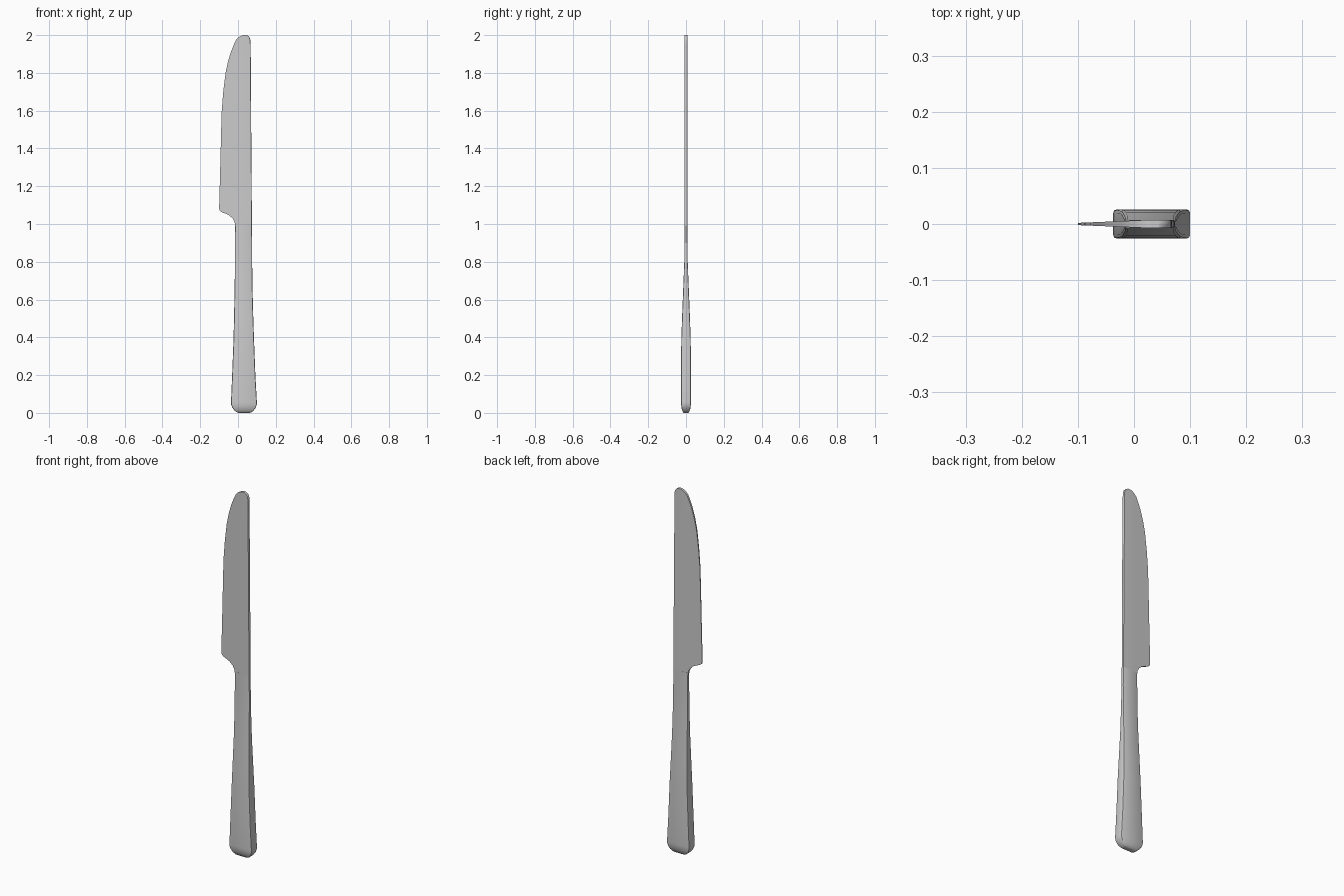
import bpy, bmesh


def loft(name, stations, section):
    """Skin a closed tube through cross-sections stacked along z."""
    bm = bmesh.new()
    rings = [[bm.verts.new((x, y, s[0])) for x, y in section(*s[1:])] for s in stations]
    for a, b in zip(rings, rings[1:]):
        n = len(a)
        for i in range(n):
            j = (i + 1) % n
            bm.faces.new((a[i], a[j], b[j], b[i]))
    bm.faces.new(rings[0][::-1])
    bm.faces.new(rings[-1])
    bmesh.ops.recalc_face_normals(bm, faces=bm.faces)
    mesh = bpy.data.meshes.new(name)
    bm.to_mesh(mesh)
    bm.free()
    ob = bpy.data.objects.new(name, mesh)
    bpy.context.collection.objects.link(ob)
    bpy.ops.object.select_all(action='DESELECT')
    ob.select_set(True)
    bpy.context.view_layer.objects.active = ob
    bpy.ops.object.shade_smooth_by_angle(angle=0.6)
    return ob


def handle_section(xl, xr, t):
    # rectangle with softened corners
    c = min(0.006, t * 0.4)
    k = c * 0.3
    right = [(xr - c, -t), (xr - k, -t + k), (xr, -t + c),
             (xr, t - c), (xr - k, t - k), (xr - c, t)]
    left = [(xl + c, t), (xl + k, t - k), (xl, t - c),
            (xl, -t + c), (xl + k, -t + k), (xl + c, -t)]
    return right + left


def blade_section(xl, xr):
    # thick spine on the right tapering to the cutting edge on the left
    def thick(x):
        return min(0.007, 0.002 + 0.005 * (x + 0.1) / 0.12)
    n = 6
    xs = [xl + (xr - xl) * i / n for i in range(n + 1)]
    xs[-1] -= 0.002
    front = [(x, -thick(x)) for x in xs]
    back = [(x, thick(x)) for x in reversed(xs)]
    return front + [(xr, -0.004), (xr, 0.004)] + back


# handle: z, left x, right x, half thickness
loft("handle", [
    (0.0, 0.003, 0.062, 0.011), (0.004, -0.008, 0.073, 0.016),
    (0.014, -0.020, 0.084, 0.021), (0.028, -0.030, 0.094, 0.024),
    (0.042, -0.036, 0.099, 0.0255), (0.055, -0.037, 0.100, 0.026),
    (0.2, -0.031, 0.092, 0.026), (0.38, -0.024, 0.085, 0.025),
    (0.5, -0.021, 0.081, 0.021), (0.65, -0.018, 0.077, 0.015),
    (0.8, -0.016, 0.075, 0.009), (0.9, -0.016, 0.074, 0.0075),
    (1.0, -0.015, 0.073, 0.007)], handle_section)

# blade: z, cutting edge x, spine x
loft("blade", [
    (0.99, -0.015, 0.073), (1.01, -0.018, 0.073), (1.03, -0.029, 0.073),
    (1.045, -0.046, 0.073), (1.055, -0.066, 0.073), (1.062, -0.085, 0.073),
    (1.07, -0.096, 0.073), (1.08, -0.100, 0.073), (1.3, -0.094, 0.072),
    (1.5, -0.089, 0.070), (1.6, -0.086, 0.070), (1.7, -0.078, 0.069),
    (1.8, -0.066, 0.068), (1.86, -0.053, 0.068), (1.91, -0.038, 0.067),
    (1.95, -0.022, 0.067), (1.975, -0.010, 0.066), (1.988, 0.003, 0.061),
    (1.996, 0.016, 0.053), (2.0, 0.027, 0.045)], blade_section)
